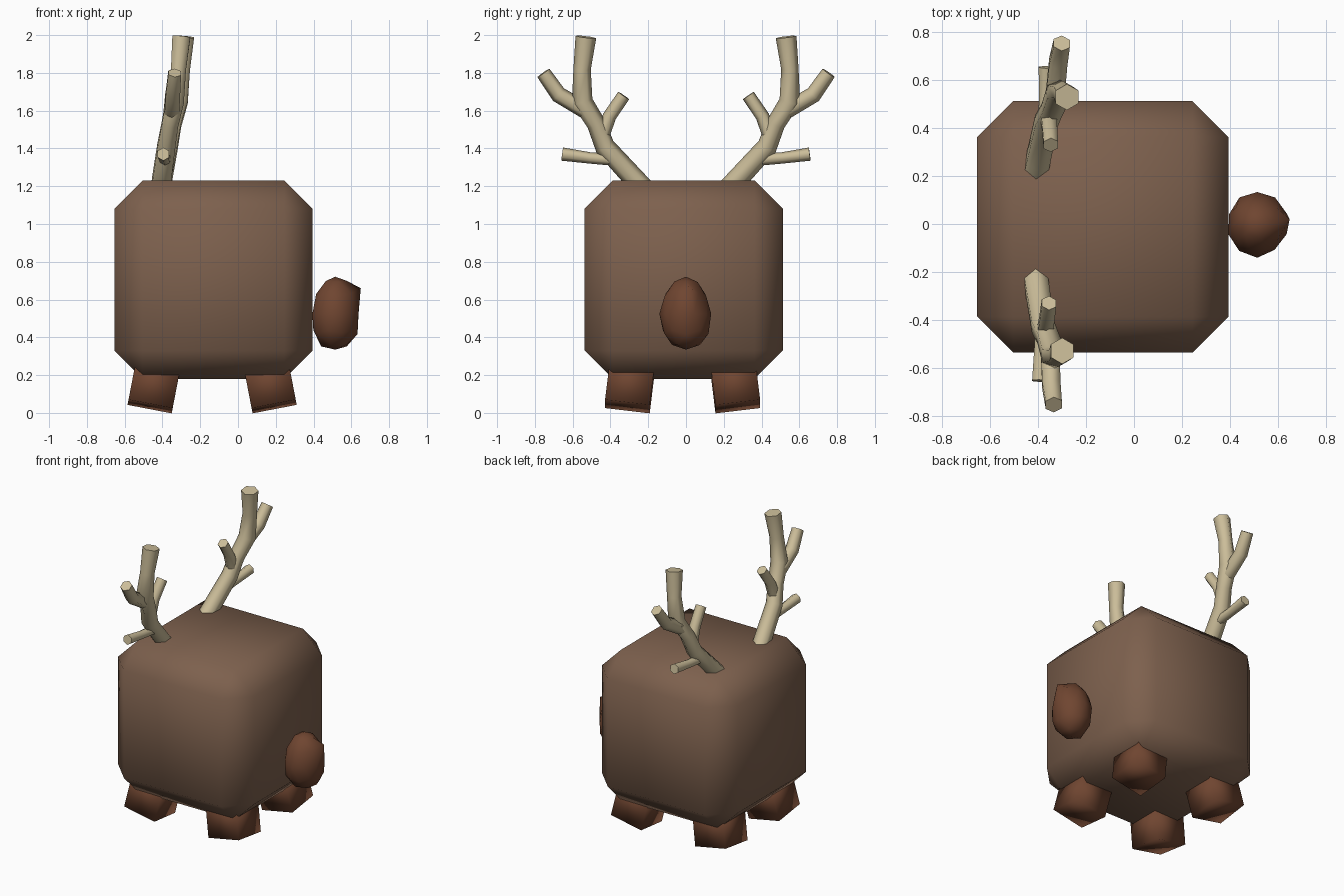
import bpy, bmesh, random
from mathutils import Vector, Euler

random.seed(4)
if "Cube" in bpy.data.objects:
    bpy.data.objects.remove(bpy.data.objects["Cube"])


def material(name, rgb):
    m = bpy.data.materials.new(name)
    m.use_nodes = True
    m.diffuse_color = (*rgb, 1)
    m.node_tree.nodes["Principled BSDF"].inputs["Base Color"].default_value = (*rgb, 1)
    return m


body_brown = material("body brown", (0.205, 0.118, 0.075))
red_brown = material("red brown", (0.16, 0.060, 0.030))
antler_tan = material("antler tan", (0.60, 0.51, 0.32))


def finish(bm, name, mat, smooth=True):
    bmesh.ops.recalc_face_normals(bm, faces=bm.faces)
    for f in bm.faces:
        f.smooth = smooth
    mesh = bpy.data.meshes.new(name)
    bm.to_mesh(mesh)
    bm.free()
    mesh.materials.append(mat)
    ob = bpy.data.objects.new(name, mesh)
    bpy.context.collection.objects.link(ob)
    return ob


# Body: a cube with wide single-step bevels, softly shaded
bm = bmesh.new()
bmesh.ops.create_cube(bm, size=1.05)
bmesh.ops.bevel(bm, geom=bm.edges[:], offset=0.15, segments=1, affect='EDGES')
bmesh.ops.translate(bm, verts=bm.verts, vec=(-0.13, -0.012, 0.705))
finish(bm, "body", body_brown)

# Feet: four small blocks splayed outwards
for sx, side_x in ((-1, "right"), (1, "left")):
    for sy, side_y in ((-1, "front"), (1, "back")):
        bm = bmesh.new()
        bmesh.ops.create_cube(bm, size=0.238)
        ob = finish(bm, f"{side_y}_{side_x}_foot", red_brown)
        ob.location = (-0.137 + sx * 0.306, -0.018 + sy * 0.278, 0.15)
        ob.rotation_euler = Euler((sy * 0.12, -sx * 0.19, 0))

# Tail: a lumpy egg with a flattened base and one stray tuft
bm = bmesh.new()
bmesh.ops.create_icosphere(bm, subdivisions=2, radius=1)
tuft = max(bm.verts, key=lambda v: v.co.dot(Vector((0.8, 0.1, 0.6))))
for v in bm.verts:
    narrow = 1 - 0.12 * v.co.z
    v.co = Vector((v.co.x * 0.127 * narrow, v.co.y * 0.138 * narrow, v.co.z * 0.2))
    v.co *= random.uniform(0.96, 1.03)
    v.co.z = max(v.co.z, -0.19)
    v.co += Vector((0.515, 0, 0.525))
tuft.co = (0.65, 0.02, 0.66)
finish(bm, "tail", red_brown)


def tube(bm, points, sides=6):
    """Sweep a polygon along points given as (x, y, z, radius)."""
    centres = [Vector(p[:3]) for p in points]
    last = len(points) - 1
    rings = []
    for i, c in enumerate(centres):
        t = (centres[min(i + 1, last)] - centres[max(i - 1, 0)]).normalized()
        u = t.cross(Vector((1, 0, 0))).normalized()
        w = t.cross(u)
        ring = []
        for k in range(sides):
            a = Vector((1, 0)).to_3d()
            a.rotate(Euler((0, 0, k * 6.28319 / sides)))
            ring.append(bm.verts.new(c + (u * a.x + w * a.y) * points[i][3]))
        rings.append(ring)
    for a, b in zip(rings, rings[1:]):
        for k in range(sides):
            n = (k + 1) % sides
            bm.faces.new((a[k], a[n], b[n], b[k]))
    bm.faces.new(rings[0])
    bm.faces.new(rings[-1])


# Antlers: main beam ending in the upright tine, plus three side tines
TINES = [
    [(-0.42, 0.17, 1.13, .055), (-0.405, 0.265, 1.23, .057), (-0.38, 0.43, 1.41, .054),
     (-0.36, 0.475, 1.53, .05), (-0.335, 0.55, 1.65, .056), (-0.315, 0.55, 1.82, .046),
     (-0.30, 0.53, 1.99, .055)],
    [(-0.35, 0.53, 1.60, .045), (-0.345, 0.675, 1.685, .044), (-0.335, 0.755, 1.80, .039)],
    [(-0.37, 0.45, 1.45, .04), (-0.365, 0.405, 1.57, .036), (-0.355, 0.33, 1.68, .035)],
    [(-0.385, 0.38, 1.34, .032), (-0.39, 0.51, 1.35, .03), (-0.395, 0.655, 1.37, .035)],
]
for side, name, lean in ((-1, "front_antler", 0), (1, "back_antler", 0.03)):
    bm = bmesh.new()
    for tine in TINES:
        tube(bm, [(x + lean * (y - 0.2) / 0.5, side * y, z, r) for x, y, z, r in tine])
    ob = finish(bm, name, antler_tan)
    bpy.ops.object.select_all(action='DESELECT')
    ob.select_set(True)
    bpy.context.view_layer.objects.active = ob
    bpy.ops.object.shade_smooth_by_angle(angle=1.2)
